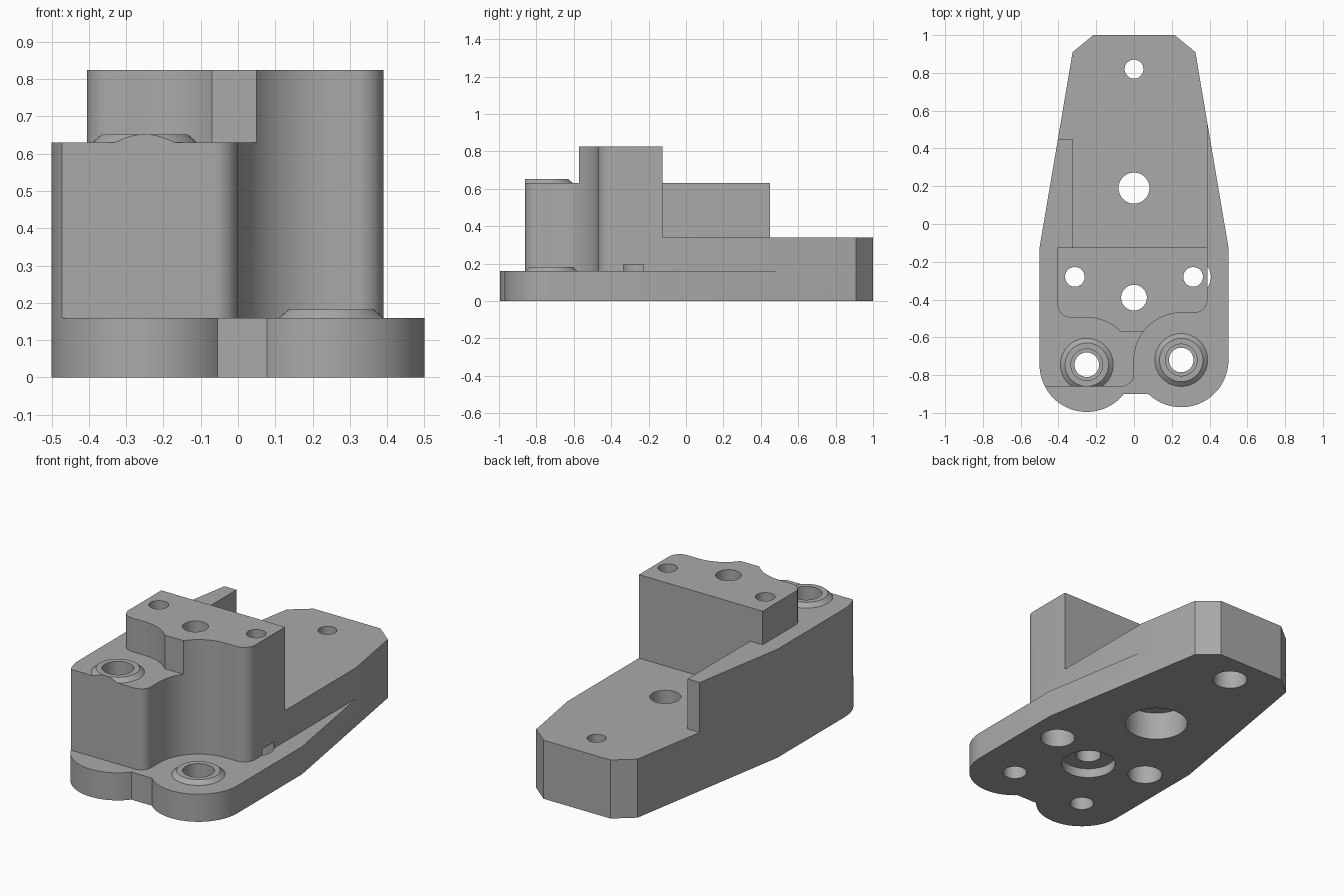
import bpy, bmesh, math

old = bpy.data.objects.get("Cube")
if old:
    bpy.data.objects.remove(old, do_unlink=True)

grey = bpy.data.materials.new("plain grey")
grey.use_nodes = True
GREY = (0.4, 0.4, 0.4, 1)
grey.diffuse_color = GREY
grey.node_tree.nodes["Principled BSDF"].inputs["Base Color"].default_value = GREY

LEFT_POST = (-0.25, -0.745)
RIGHT_POST = (0.25, -0.72)
R = 0.25


def arc(centre, radius, start, end, steps=20):
    """Points on a circle from start to end, in degrees."""
    angles = [math.radians(start + (end - start) * i / steps) for i in range(steps + 1)]
    return [(centre[0] + radius * math.cos(a), centre[1] + radius * math.sin(a)) for a in angles]


def new_object(name, bm):
    bmesh.ops.recalc_face_normals(bm, faces=bm.faces)
    mesh = bpy.data.meshes.new(name)
    bm.to_mesh(mesh)
    bm.free()
    mesh.materials.append(grey)
    obj = bpy.data.objects.new(name, mesh)
    bpy.context.collection.objects.link(obj)
    return obj


def prism(name, outline, bottom, top):
    bm = bmesh.new()
    face = bm.faces.new([bm.verts.new((x, y, bottom)) for x, y in outline])
    side = bmesh.ops.extrude_face_region(bm, geom=[face])["geom"]
    verts = [v for v in side if isinstance(v, bmesh.types.BMVert)]
    bmesh.ops.translate(bm, verts=verts, vec=(0, 0, top - bottom))
    return new_object(name, bm)


def cone(name, centre, r_low, r_high, bottom, top):
    bm = bmesh.new()
    bmesh.ops.create_cone(bm, cap_ends=True, segments=48, radius1=r_low,
                          radius2=r_high, depth=top - bottom)
    bmesh.ops.translate(bm, verts=bm.verts, vec=(*centre, (top + bottom) / 2))
    return new_object(name, bm)


def combine(target, tool, operation="DIFFERENCE"):
    tool.hide_render = True
    mod = target.modifiers.new(operation.title(), "BOOLEAN")
    mod.operation = operation
    mod.solver = "EXACT"
    mod.object = tool
    bpy.context.view_layer.objects.active = target
    bpy.ops.object.modifier_apply(modifier=mod.name)
    bpy.data.objects.remove(tool, do_unlink=True)


# Full-height blank with the plate's outline
plate = [(0.5, -0.125), (0.325, 0.91), (0.215, 1), (-0.215, 1), (-0.325, 0.91), (-0.5, -0.125)]
plate += arc(LEFT_POST, R, 180, 321.5, 32) + arc(RIGHT_POST, R, 226.5, 360, 32)
bracket = prism("bracket_body", plate, 0, 0.825)

# Upper shelf left around the tall block
around_block = [(1, -0.125), (-0.405, -0.125)]
around_block += arc((-0.335, -0.425), 0.07, 180, 270, 10)
around_block += arc(LEFT_POST, R, 90, 44, 14)
around_block += [(0.2, -0.57), (0.2, -2), (-2, -2), (-2, 2), (1, 2)]
combine(bracket, prism("shelf_cutter", around_block, 0.63, 1))

# Raised seat on the upper shelf, trimmed later with the front face
combine(bracket, cone("upper_seat", LEFT_POST, 0.14, 0.115, 0.63, 0.652), "UNION")

# Rear deck, leaving a thin wall on one side
deck = [(-0.325, -0.125), (2, -0.125), (2, 2), (-2, 2), (-2, 0.45), (-0.325, 0.45)]
combine(bracket, prism("deck_cutter", deck, 0.34, 1))

# Ledge of the base plate along the side and front
ledge = [(0.39, 2)] + arc((0.32, -0.4), 0.07, 0, -90, 10)
ledge += arc(RIGHT_POST, R, 90, 180, 24)
ledge += arc((-0.065, -0.795), 0.065, 0, -90, 10)
ledge += [(-2, -0.86), (-2, -2), (2, -2), (2, 2)]
combine(bracket, prism("ledge_cutter", ledge, 0.16, 1))
combine(bracket, cone("lower_seat", RIGHT_POST, 0.14, 0.115, 0.16, 0.182), "UNION")

# Through holes with counterbores: centre, hole radius, bore radius, bore bottom and top
holes = [
    ((0, 0.82), 0.05, 0.093, -0.1, 0.195),
    ((0, 0.19), 0.082, 0.17, -0.1, 0.165),
    ((0, -0.39), 0.068, 0.147, -0.1, 0.055),
    ((-0.313, -0.28), 0.052, 0.094, -0.1, 0.195),
    ((0.313, -0.28), 0.052, 0.094, -0.1, 0.195),
    (LEFT_POST, 0.065, 0.084, 0.56, 1),
    (RIGHT_POST, 0.065, 0.084, 0.09, 1),
]
for centre, r_hole, r_bore, low, high in holes:
    combine(bracket, cone("hole_cutter", centre, r_hole, r_hole, -0.2, 1.2))
    combine(bracket, cone("bore_cutter", centre, r_bore, r_bore, low, high))

# Smooth curved walls, crisp edges
bpy.ops.object.select_all(action="DESELECT")
bracket.select_set(True)
bpy.context.view_layer.objects.active = bracket
bpy.ops.object.shade_smooth_by_angle(angle=math.radians(20))
